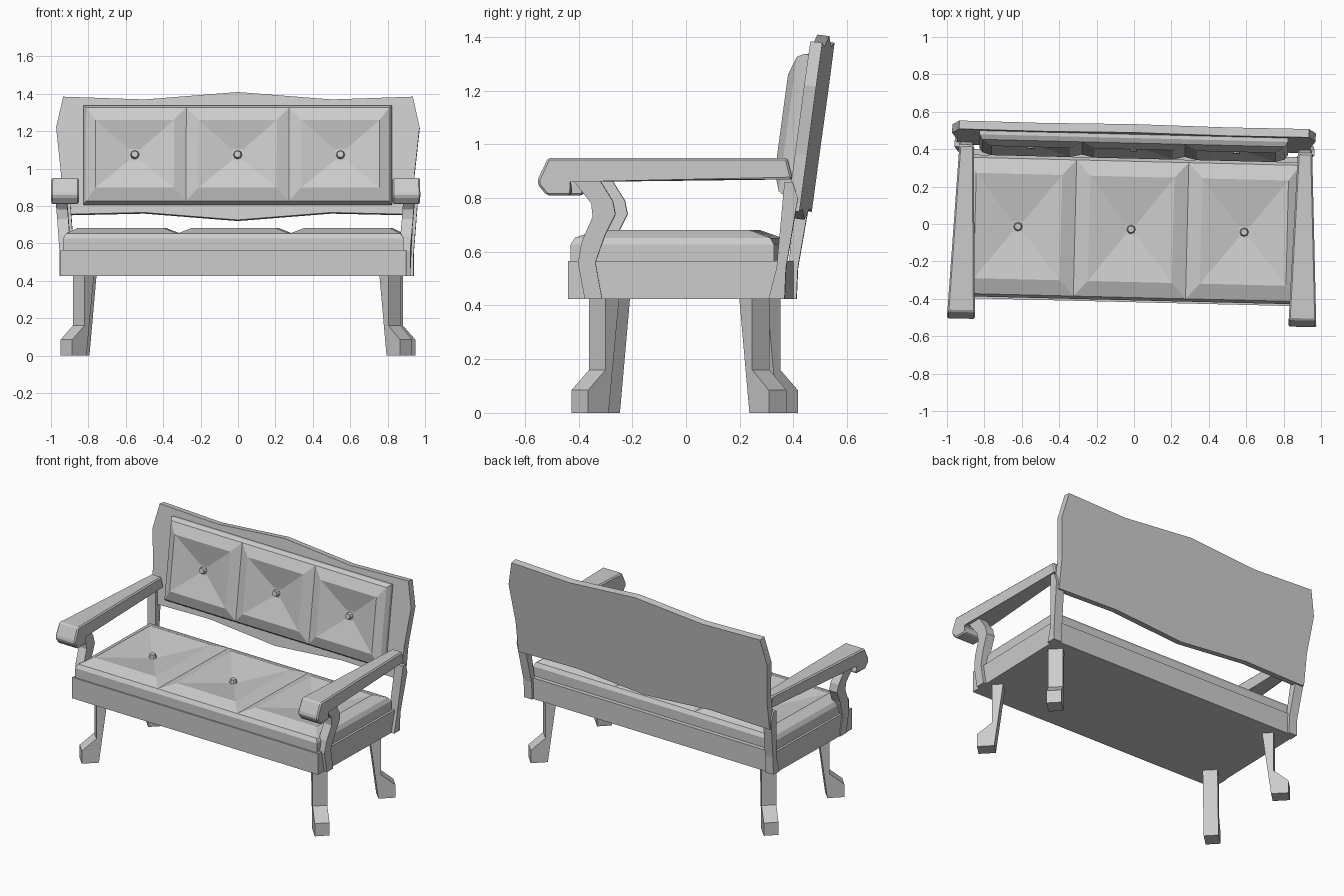
import bpy, bmesh
from math import radians, pi
from mathutils import Matrix, Vector

cube = bpy.data.objects.get("Cube")
if cube:
    bpy.data.objects.remove(cube, do_unlink=True)

GREY = (0.6, 0.6, 0.6, 1)
mat = bpy.data.materials.new("plain grey")
mat.use_nodes = True
mat.diffuse_color = GREY
mat.node_tree.nodes["Principled BSDF"].inputs["Base Color"].default_value = GREY

TURN = Matrix.Rotation(radians(-1.4), 4, 'Z')   # the bench stands slightly turned
LEAN = Matrix.Translation((-0.012, 0.4, 0.75)) @ Matrix.Rotation(radians(-7.7), 4, 'X')


def finish(name, bm):
    bmesh.ops.recalc_face_normals(bm, faces=bm.faces)
    bm.transform(TURN)
    mesh = bpy.data.meshes.new(name)
    bm.to_mesh(mesh)
    bm.free()
    mesh.materials.append(mat)
    obj = bpy.data.objects.new(name, mesh)
    bpy.context.scene.collection.objects.link(obj)
    return obj


def prism(name, outline, place, bevel=0):
    """Outline swept from w=0 to w=1; place(u, v, w) gives the position."""
    bm = bmesh.new()
    ends = [[bm.verts.new(place(u, v, w)) for u, v in outline] for w in (0, 1)]
    n = len(outline)
    for end in ends:
        bm.faces.new(end)
    for i in range(n):
        j = (i + 1) % n
        bm.faces.new((ends[0][i], ends[0][j], ends[1][j], ends[1][i]))
    if bevel:
        bmesh.ops.bevel(bm, geom=bm.edges[:], offset=bevel, segments=1, affect='EDGES')
    return finish(name, bm)


def quilt(name, xs, low, high, levels, rim, place):
    """Row of tufted panels: side wall, sloped rim, sunken middle with a button."""
    base, edge, top, dip = levels
    bm = bmesh.new()
    mid = (low + high) / 2
    for x0, x1 in zip(xs, xs[1:]):
        cx = (x0 + x1) / 2
        # chamfer the free sides of the row only
        c0 = 0.015 if x0 == xs[0] else 0
        c1 = 0.015 if x1 == xs[-1] else 0
        rects = [(x0, x1, low, high, base), (x0, x1, low, high, edge - 0.025),
                 (x0 + c0, x1 - c1, low + 0.015, high - 0.015, edge),
                 (x0 + rim, x1 - rim, low + rim * 1.3, high - rim * 1.3, top),
                 (cx - 0.03, cx + 0.03, mid - 0.03, mid + 0.03, dip)]
        rings = [[bm.verts.new((p, q, h)) for p, q in ((a, c), (b, c), (b, d), (a, d))]
                 for a, b, c, d, h in rects]
        for r, s in zip(rings, rings[1:]):
            for i in range(4):
                j = (i + 1) % 4
                bm.faces.new((r[i], r[j], s[j], s[i]))
        bm.faces.new(rings[0])
        bm.faces.new(rings[-1])
        bmesh.ops.create_cone(bm, cap_ends=True, segments=8, radius1=0.025, radius2=0.018,
                              depth=0.03, matrix=Matrix.Translation((cx, mid, dip + 0.01)))
    bm.transform(place)
    return finish(name, bm)


# seat base
SEAT_X = -0.015
prism("seat_base", [(-0.418, 0.425), (0.378, 0.425), (0.378, 0.565), (-0.418, 0.565)],
      lambda u, v, w: (SEAT_X + (w * 2 - 1) * 0.925, u, v))

# seat cushion
quilt("seat_cushion", [-0.91, -0.3, 0.3, 0.91], -0.408, 0.35,
      (0.56, 0.652, 0.682, 0.64), 0.075, Matrix.Translation((SEAT_X, 0, 0)))

# back board with a wavy top and bottom
half = [(0, 0.665), (0.5, 0.625), (0.935, 0.64), (0.972, 0.475), (0.945, 0.22),
        (0.945, 0.005), (0.5, 0.015)]
board = half + [(0, -0.025)] + [(-u, v) for u, v in reversed(half[1:])]
prism("back_board", board, lambda u, v, w: LEAN @ Vector((u, w * 0.045, v)))

# back cushion, its panels facing forward
quilt("back_cushion", [-0.825, -0.275, 0.275, 0.825], 0.055, 0.59,
      (0, 0.045, 0.07, 0.03), 0.065, LEAN @ Matrix.Rotation(pi / 2, 4, 'X'))

# profiles seen from the side (y, z)
arm_rail = [(-0.49, 0.95), (0.40, 0.95), (0.42, 0.87), (-0.42, 0.868), (-0.40, 0.82),
            (-0.41, 0.81), (-0.495, 0.81), (-0.528, 0.85), (-0.528, 0.87)]
arm_post = [(-0.40, 0.87), (-0.33, 0.78), (-0.325, 0.73), (-0.365, 0.64), (-0.38, 0.56),
            (-0.355, 0.425), (-0.29, 0.425), (-0.315, 0.56), (-0.28, 0.66),
            (-0.24, 0.74), (-0.25, 0.79), (-0.30, 0.87)]
back_post = [(0.33, 0.425), (0.39, 0.425), (0.395, 0.54), (0.44, 0.80), (0.42, 0.86),
             (0.39, 0.86), (0.36, 0.54)]
# leg profile along its outward diagonal (distance, z)
leg = [(-0.035, 0.43), (0.035, 0.43), (0.035, 0.16), (0.125, 0.085), (0.125, 0), (0.02, 0)]


def arm_place(side):
    def place(u, v, w):
        t = (0.42 - u) / 0.95            # widens toward the front
        return (side * (0.905 + 0.008 * t + (w - 0.5) * (0.075 + 0.075 * t)), u, v)
    return place


def post_place(side):
    def place(u, v, w):
        splay = max(0, v - 0.56) * 0.08
        return (SEAT_X * 0.5 + side * (0.878 + 0.06 * w + splay), u, v)
    return place


def leg_place(side, cy, facing):
    def place(u, v, w):
        s = (w - 0.5) * 0.09
        return (side * (0.82 + (u + s) * 0.707), cy + facing * (u - s) * 0.707, v)
    return place


for side, label in ((1, "left"), (-1, "right")):
    prism("arm_rail_" + label, arm_rail, arm_place(side), 0.008)
    prism("arm_post_" + label, arm_post, post_place(side))
    prism("back_post_" + label, back_post, post_place(side))
    prism("front_leg_" + label, leg, leg_place(side, -0.285, -1))
    prism("back_leg_" + label, leg, leg_place(side, 0.275, 1))
